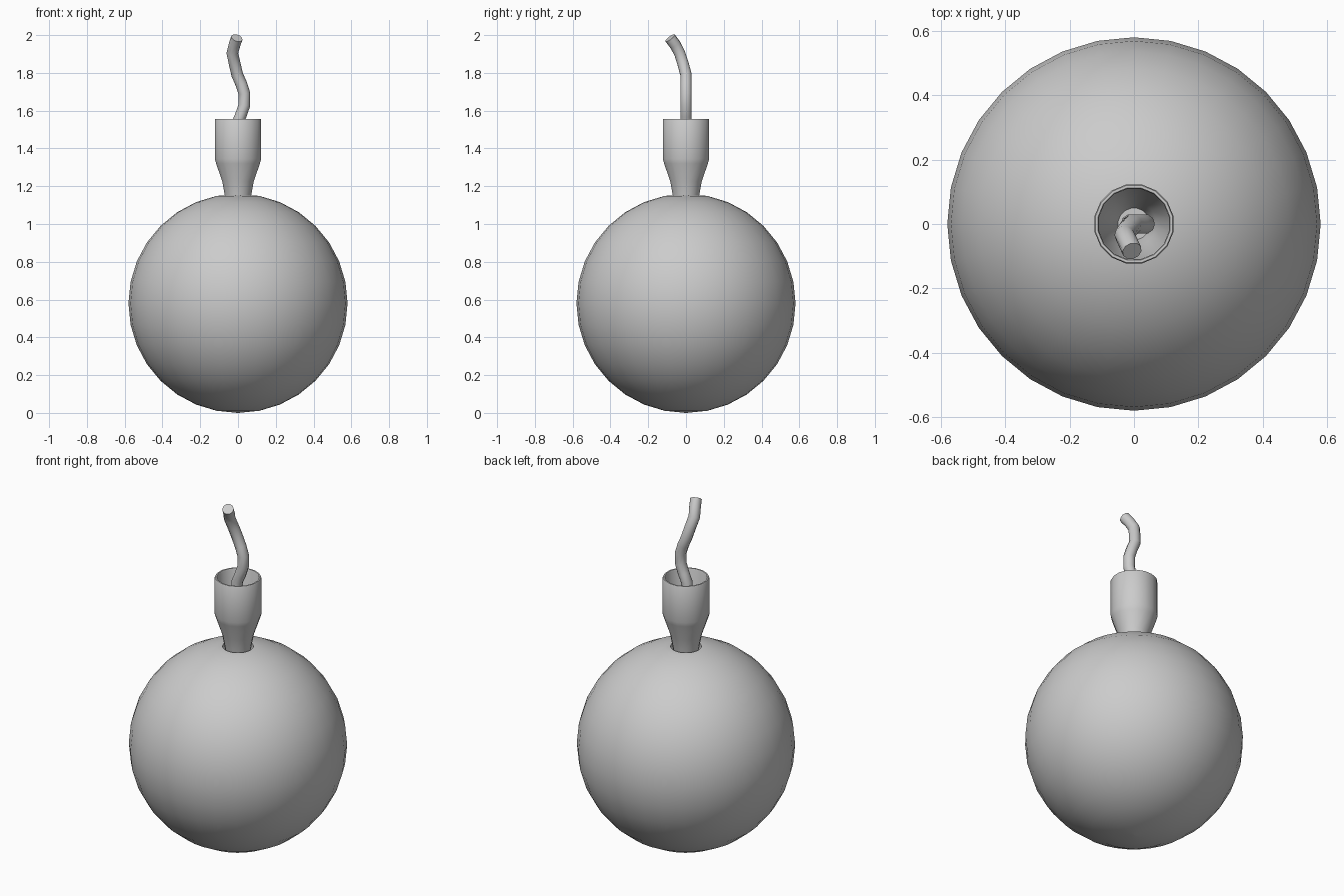
import bpy, bmesh, math
from mathutils import Vector

if "Cube" in bpy.data.objects:
    bpy.data.objects.remove(bpy.data.objects["Cube"])


def finish(name, bm, angle=40):
    bmesh.ops.recalc_face_normals(bm, faces=bm.faces)
    mesh = bpy.data.meshes.new(name)
    bm.to_mesh(mesh)
    bm.free()
    obj = bpy.data.objects.new(name, mesh)
    bpy.context.collection.objects.link(obj)
    bpy.ops.object.select_all(action='DESELECT')
    obj.select_set(True)
    bpy.context.view_layer.objects.active = obj
    bpy.ops.object.shade_smooth_by_angle(angle=math.radians(angle))
    return obj


def bridge(bm, rings):
    for a, b in zip(rings, rings[1:]):
        n = len(a)
        for i in range(n):
            bm.faces.new((a[i], a[(i + 1) % n], b[(i + 1) % n], b[i]))


def lathe(name, profile, sides, offset=0.0):
    """Revolve (radius, z) points around z and close both ends."""
    bm = bmesh.new()
    rings = []
    for r, z in profile:
        angles = [2 * math.pi * (i + offset) / sides for i in range(sides)]
        rings.append([bm.verts.new((r * math.cos(t), r * math.sin(t), z)) for t in angles])
    bridge(bm, rings)
    bm.faces.new(rings[0])
    bm.faces.new(rings[-1])
    return finish(name, bm)


def tube(name, path, radius, sides):
    """Sweep a round section along a path, keeping it untwisted."""
    bm = bmesh.new()
    pts = [Vector(p) for p in path]
    rings = []
    for i, p in enumerate(pts):
        d = (pts[min(i + 1, len(pts) - 1)] - pts[max(i - 1, 0)]).normalized()
        u = Vector((0, 1, 0)).cross(d).normalized()
        v = d.cross(u)
        rings.append([bm.verts.new(p + radius * (u * math.cos(t) + v * math.sin(t)))
                      for t in (2 * math.pi * k / sides for k in range(sides))])
    bridge(bm, rings)
    bm.faces.new(rings[0])
    bm.faces.new(rings[-1])
    return finish(name, bm, 50)


# Round body with a small socket at the top
R = 0.58
body = [(R * math.sin(t), R - R * math.cos(t))
        for t in (math.pi * k / 16 for k in range(1, 16))]
body = [(0.002, 0.0)] + body + [(0.082, 1.151), (0.078, 1.08)]
lathe("body", body, 32)

# Hollow flared neck cup
neck = [(0.062, 1.08), (0.071, 1.15), (0.085, 1.225), (0.118, 1.32), (0.125, 1.345),
        (0.125, 1.552), (0.122, 1.557), (0.114, 1.557), (0.111, 1.55),
        (0.108, 1.35), (0.07, 1.23), (0.05, 1.15)]
lathe("neck_cup", neck, 16, 0.5)

# Wavy fuse
fuse = [(-0.01, 0, 1.17), (-0.01, 0, 1.4), (-0.005, 0, 1.53), (0.015, 0, 1.575),
        (0.034, 0, 1.63), (0.034, 0, 1.69), (0.018, 0, 1.74), (-0.004, 0, 1.79),
        (-0.018, -0.016, 1.85), (-0.03, -0.034, 1.905), (-0.018, -0.058, 1.95),
        (-0.006, -0.084, 1.985)]
tube("fuse", fuse, 0.031, 10)
